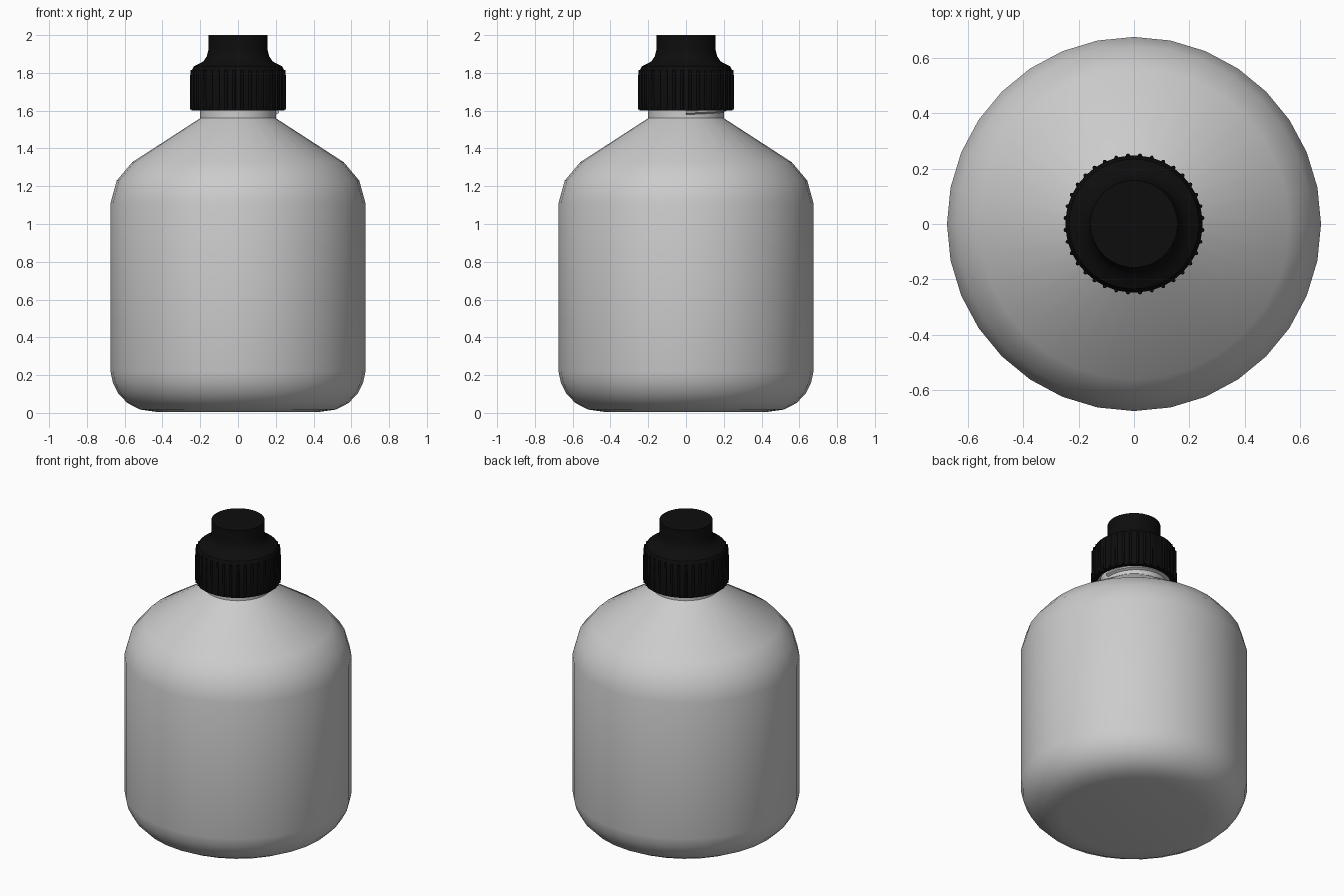
import bpy, bmesh, math
from math import sin, cos, pi, radians

if "Cube" in bpy.data.objects:
    bpy.data.objects.remove(bpy.data.objects["Cube"])


def make_object(name, bm, mat=None, angle=35):
    bmesh.ops.remove_doubles(bm, verts=bm.verts, dist=1e-5)
    bmesh.ops.recalc_face_normals(bm, faces=bm.faces)
    me = bpy.data.meshes.new(name)
    bm.to_mesh(me)
    bm.free()
    ob = bpy.data.objects.new(name, me)
    bpy.context.collection.objects.link(ob)
    if mat:
        me.materials.append(mat)
    bpy.ops.object.select_all(action='DESELECT')
    ob.select_set(True)
    bpy.context.view_layer.objects.active = ob
    bpy.ops.object.shade_smooth_by_angle(angle=radians(angle))
    return ob


def lathe(name, profile, steps, mat=None):
    bm = bmesh.new()
    vs = [bm.verts.new((r, 0, z)) for r, z in profile]
    es = [bm.edges.new(p) for p in zip(vs, vs[1:])]
    bmesh.ops.spin(bm, geom=vs + es, cent=(0, 0, 0), axis=(0, 0, 1),
                   angle=2 * pi, steps=steps, use_merge=True)
    return make_object(name, bm, mat)


black = bpy.data.materials.new("black_plastic")
black.diffuse_color = (0.004, 0.004, 0.004, 1)
black.use_nodes = True
black.node_tree.nodes["Principled BSDF"].inputs["Base Color"].default_value = black.diffuse_color

# Bottle body with neck and open mouth
lathe("bottle_body", [
    (0, 0.005), (0.43, 0.005), (0.52, 0.018), (0.585, 0.052), (0.632, 0.1),
    (0.662, 0.158), (0.675, 0.22), (0.675, 1.11), (0.642, 1.23),
    (0.56, 1.327), (0.2, 1.56), (0.2, 1.79), (0.175, 1.79), (0.175, 1.56),
], 32)

# Spiral screw thread around the neck
bm = bmesh.new()
per_turn, turns, pitch = 32, 3, 0.055
section = [(0.198, -0.014), (0.217, -0.005), (0.217, 0.005), (0.198, 0.014)]
rings = []
for i in range(per_turn * turns + 1):
    a = 2 * pi * i / per_turn
    z = 1.592 + pitch * i / per_turn
    rings.append([bm.verts.new((r * cos(a), r * sin(a), z + dz))
                  for r, dz in section])
for p, q in zip(rings, rings[1:]):
    for j in range(4):
        k = (j + 1) % 4
        bm.faces.new((p[j], p[k], q[k], q[j]))
bm.faces.new(rings[0])
bm.faces.new(rings[-1])
make_object("neck_thread", bm)

# Hollow cap with flared shoulder and raised top
lathe("cap", [
    (0, 2.0), (0.157, 2.0), (0.157, 1.92), (0.165, 1.888), (0.182, 1.862),
    (0.208, 1.847), (0.234, 1.835), (0.247, 1.81), (0.247, 1.6),
    (0.222, 1.6), (0.222, 1.8), (0, 1.8),
], 64, black)

# Grip ribs around the cap
bm = bmesh.new()
count = 36
for i in range(count):
    a = 2 * pi * (i + 0.5) / count
    rib = bmesh.ops.create_cone(bm, cap_ends=True, segments=8, radius1=0.0075,
                                radius2=0.0075, depth=0.21)["verts"]
    for v in rib:
        if v.co.z > 0:
            v.co.x -= 0.002
    bmesh.ops.translate(bm, verts=rib, vec=(0.248, 0, 1.71))
    for v in rib:
        x, y = v.co.x, v.co.y
        v.co.x, v.co.y = x * cos(a) - y * sin(a), x * sin(a) + y * cos(a)
make_object("cap_ribs", bm, black, 50)
